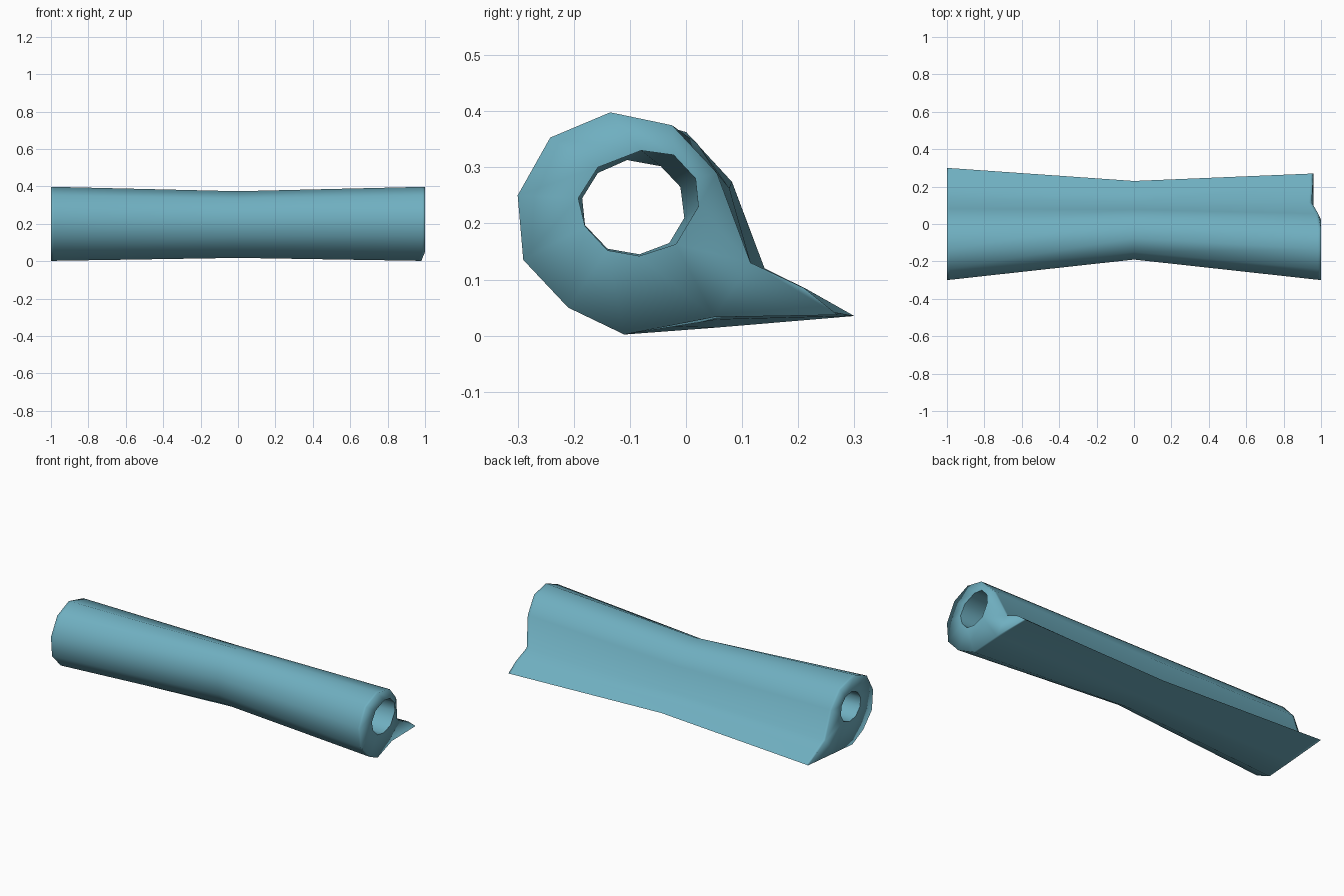
import bpy, bmesh

if "Cube" in bpy.data.objects:
    bpy.data.objects.remove(bpy.data.objects["Cube"])

# Cross-section of the rolled body (y, z); the last four points form the tail flap
body = [(-.11, .002), (-.21, .05), (-.29, .135), (-.30, .25), (-.242, .353), (-.135, .398)]
left = body + [(0, .363), (.082, .274), (.14, .12), (.215, .083), (.30, .035), (.05, .014)]
right = body + [(-.025, .375), (.055, .29), (.115, .13), (.21, .085), (.27, .037), (.05, .033)]
right_x = [.98, 1, 1, 1, 1, 1, 1, .985, .95, .955, .96, .96]

# Hole outline at each end
hole_left = [(-.083, .145), (-.14, .155), (-.18, .197), (-.185, .245), (-.157, .29),
             (-.105, .313), (-.045, .302), (-.01, .265), (-.003, .21), (-.03, .165)]
hole_right = [(-.083, .142), (-.14, .152), (-.18, .195), (-.192, .245), (-.157, .30),
              (-.08, .33), (-.022, .322), (.017, .28), (.022, .23), (-.018, .163)]

bm = bmesh.new()


def loop(points, xs):
    return [bm.verts.new((x, y, z)) for x, (y, z) in zip(xs, points)]


def bridge(a, b):
    n = len(a)
    for i in range(n):
        j = (i + 1) % n
        bm.faces.new((a[i], a[j], b[j], b[i]))


def support(end, middle, t=.015):
    # Tight loop just inside an end, so the soft rim does not shade the whole body
    return [bm.verts.new(e.co.lerp(m.co, t)) for e, m in zip(end, middle)]


# Outer skin, pinched at the middle
waist = [(.7 * y + .02, .9 * z + .016) for y, z in left]
L = loop(left, [-1] * 12)
M = loop(waist, [0] * 12)
R = loop(right, right_x)
rows = [L, support(L, M), M, support(R, M), R]
for a, b in zip(rows, rows[1:]):
    bridge(a, b)

# Through hole
HL = loop(hole_left, [-1] * 10)
HR = loop(hole_right, [1] * 10)
bridge(HR, HL)

# End caps: ring around the hole plus the tail
for outer, hole in ((L, HL), (R, HR)):
    bridge(outer[:9] + outer[11:], hole)
    bm.faces.new(outer[8:12])

bmesh.ops.recalc_face_normals(bm, faces=bm.faces[:])

# Soft shading, with a crisp hole rim and tail edge
for f in bm.faces:
    f.smooth = True
for ring in (HL, HR):
    for i in range(10):
        bm.edges.get((ring[i - 1], ring[i])).smooth = False
for a, b in zip(rows, rows[1:]):
    bm.edges.get((a[10], b[10])).smooth = False

mesh = bpy.data.meshes.new("rolled_tube")
bm.to_mesh(mesh)
bm.free()
tube = bpy.data.objects.new("rolled_tube", mesh)
bpy.context.collection.objects.link(tube)

# Teal surface
teal = bpy.data.materials.new("teal")
teal.diffuse_color = (.16, .43, .53, 1)
teal.use_nodes = True
teal.node_tree.nodes["Principled BSDF"].inputs["Base Color"].default_value = teal.diffuse_color
mesh.materials.append(teal)
